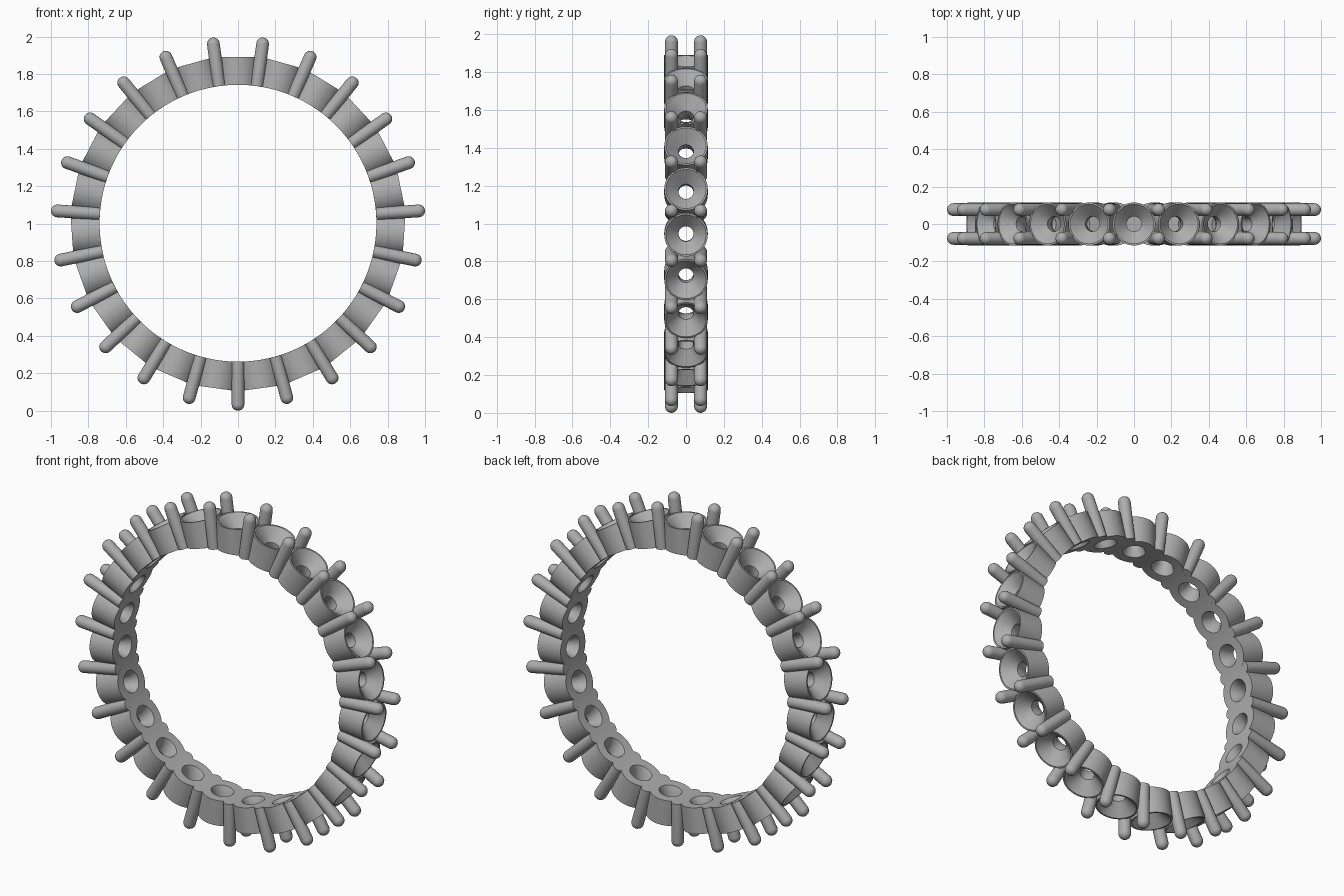
import bpy, bmesh, math
from mathutils import Matrix, Vector

if "Cube" in bpy.data.objects:
    bpy.data.objects.remove(bpy.data.objects["Cube"])

COUNT = 23            # stone settings around the band
STEP = math.tau / COUNT
INNER = 0.74          # finger hole radius
TIP = 1.002           # radius to the prong tips
CENTRE = Vector((0, 0, TIP))

metal = bpy.data.materials.new("grey metal")
metal.use_nodes = True
grey = (0.42, 0.42, 0.42, 1)
metal.diffuse_color = grey
metal.node_tree.nodes["Principled BSDF"].inputs["Base Color"].default_value = grey


def lathe(bm, profile, sides, closed=False):
    """Spin (radius, height) points around the local z axis."""
    rings = []
    for r, h in profile:
        rings.append([bm.verts.new((r * math.cos(math.tau * i / sides),
                                    r * math.sin(math.tau * i / sides), h))
                      for i in range(sides)])
    pairs = list(zip(rings, rings[1:]))
    if closed:
        pairs.append((rings[-1], rings[0]))
    for a, b in pairs:
        for i in range(sides):
            j = (i + 1) % sides
            bm.faces.new((a[i], a[j], b[j], b[i]))
    return rings


def finish(bm, name):
    bmesh.ops.recalc_face_normals(bm, faces=bm.faces)
    mesh = bpy.data.meshes.new(name)
    bm.to_mesh(mesh)
    bm.free()
    mesh.materials.append(metal)
    return mesh


def place(mesh, name, angle):
    obj = bpy.data.objects.new(name, mesh)
    bpy.context.collection.objects.link(obj)
    obj.matrix_world = Matrix.Translation(CENTRE) @ Matrix.Rotation(angle, 4, 'Y')
    bpy.ops.object.select_all(action='DESELECT')
    obj.select_set(True)
    bpy.context.view_layer.objects.active = obj
    bpy.ops.object.shade_smooth_by_angle(angle=math.radians(35))


# Cup: straight outer wall, conical seat, narrow throat, flared back
bm = bmesh.new()
rings = lathe(bm, [(0.115, INNER), (0.115, 0.89), (0.106, 0.89), (0.04, 0.825),
                   (0.04, 0.785), (0.062, INNER), (0.09, INNER)], 48, closed=True)
# Curve the inner end to the finger hole
for ring in (rings[0], rings[-2], rings[-1]):
    for v in ring:
        v.co.z = math.sqrt(INNER ** 2 - v.co.x ** 2)
bmesh.ops.recalc_face_normals(bm, faces=bm.faces)
# Trim where neighbouring cups meet
for side in (-1, 1):
    normal = Vector((side * math.cos(STEP / 2), 0, -math.sin(STEP / 2)))
    bmesh.ops.bisect_plane(bm, geom=bm.verts[:] + bm.edges[:] + bm.faces[:],
                           plane_co=(0, 0, 0), plane_no=normal, clear_outer=True)
mesh = bpy.data.meshes.new("cup")
bm.to_mesh(mesh)
bm.free()
mesh.materials.append(metal)
for k in range(COUNT):
    place(mesh, f"cup_{k + 1}", k * STEP)

# Prongs: round-tipped pins in pairs between the cups
RADIUS = 0.034
bm = bmesh.new()
for y in (-0.077, 0.077):
    profile = [(RADIUS, INNER)]
    for i in range(7):
        a = math.radians(i * 14.5)
        profile.append((RADIUS * math.cos(a), TIP - RADIUS + RADIUS * math.sin(a)))
    rings = lathe(bm, profile, 24)
    bm.faces.new(rings[0])
    bm.faces.new(rings[-1])
    bmesh.ops.translate(bm, verts=[v for r in rings for v in r], vec=(0, y, 0))
mesh = finish(bm, "prong_pair")
for k in range(COUNT):
    place(mesh, f"prong_pair_{k + 1}", (k + 0.5) * STEP)
